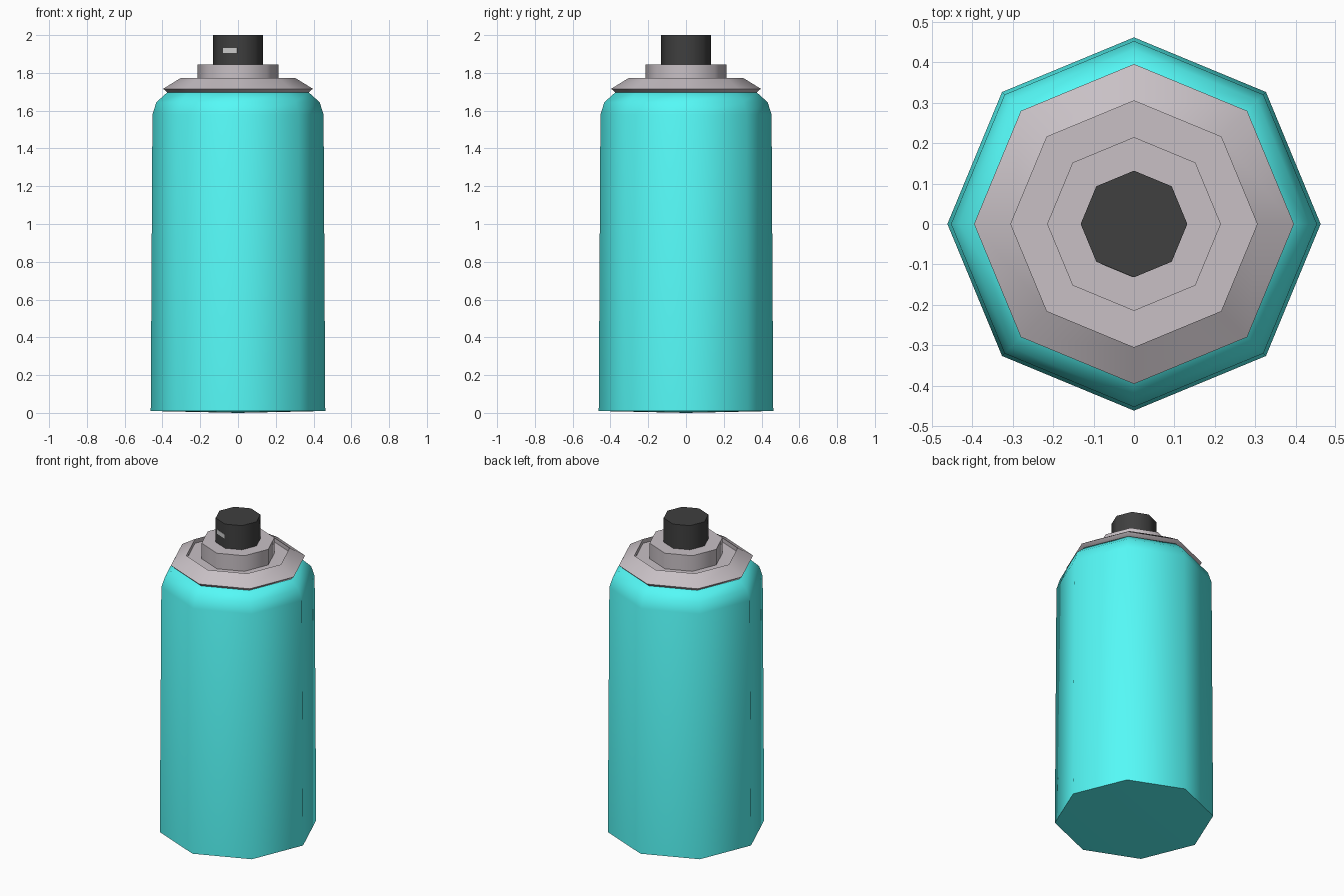
import bpy, bmesh, math
from mathutils import Vector

if "Cube" in bpy.data.objects:
    bpy.data.objects.remove(bpy.data.objects["Cube"])

SIDES = 8


def material(name, rgb):
    m = bpy.data.materials.new(name)
    m.diffuse_color = (*rgb, 1)
    m.use_nodes = True
    m.node_tree.nodes["Principled BSDF"].inputs["Base Color"].default_value = m.diffuse_color
    return m


def finish(name, bm, mat, angle=50):
    bmesh.ops.recalc_face_normals(bm, faces=bm.faces)
    me = bpy.data.meshes.new(name)
    bm.to_mesh(me)
    bm.free()
    ob = bpy.data.objects.new(name, me)
    bpy.context.collection.objects.link(ob)
    me.materials.append(mat)
    bpy.ops.object.select_all(action='DESELECT')
    ob.select_set(True)
    bpy.context.view_layer.objects.active = ob
    bpy.ops.object.shade_smooth_by_angle(angle=math.radians(angle))
    return ob


def lathe(name, profile, mat):
    """Turn (radius, z) points into an eight-sided solid; radius 0 makes a pole."""
    bm = bmesh.new()
    rings = []
    for r, z in profile:
        if r == 0:
            rings.append([bm.verts.new((0, 0, z))] * SIDES)
        else:
            rings.append([bm.verts.new((r * math.cos(math.tau * i / SIDES),
                                        r * math.sin(math.tau * i / SIDES), z))
                          for i in range(SIDES)])
    for a, b in zip(rings, rings[1:]):
        for i in range(SIDES):
            j = (i + 1) % SIDES
            bm.faces.new(list(dict.fromkeys((a[i], a[j], b[j], b[i]))))
    return finish(name, bm, mat)


cyan = material("cyan_paint", (0.09, 0.95, 0.93))
metal = material("warm_grey_metal", (0.58, 0.53, 0.56))
black = material("black_plastic", (0.05, 0.05, 0.05))
pale = material("pale_grey", (0.75, 0.75, 0.73))

# Can body with rounded shoulder and very slightly domed base
lathe("can_body", [(0, 0), (0.462, 0.01), (0.453, 1.58), (0.432, 1.645),
                   (0.373, 1.698), (0, 1.698)], cyan)

# Metal collar with recessed top and raised valve cup
lathe("collar", [(0, 1.692), (0.37, 1.692), (0.396, 1.716), (0.305, 1.772),
                 (0.305, 1.745), (0.215, 1.745), (0.215, 1.845), (0, 1.845)], metal)

# Spray button
lathe("spray_button", [(0, 1.84), (0.132, 1.84), (0.132, 2.0), (0, 2.0)], black)

# Small nozzle slot on the front-left facet of the button
a, b = Vector((0, -0.132, 0)), Vector((-0.0933, -0.0933, 0))
out = Vector((a + b)).normalized()
bm = bmesh.new()
corners = [bm.verts.new(a.lerp(b, t) + out * d + Vector((0, 0, z)))
           for d in (-0.005, 0.001)
           for t, z in ((0.04, 1.905), (0.85, 1.905), (0.85, 1.932), (0.04, 1.932))]
bmesh.ops.convex_hull(bm, input=corners)
finish("nozzle_slot", bm, pale, 30)
